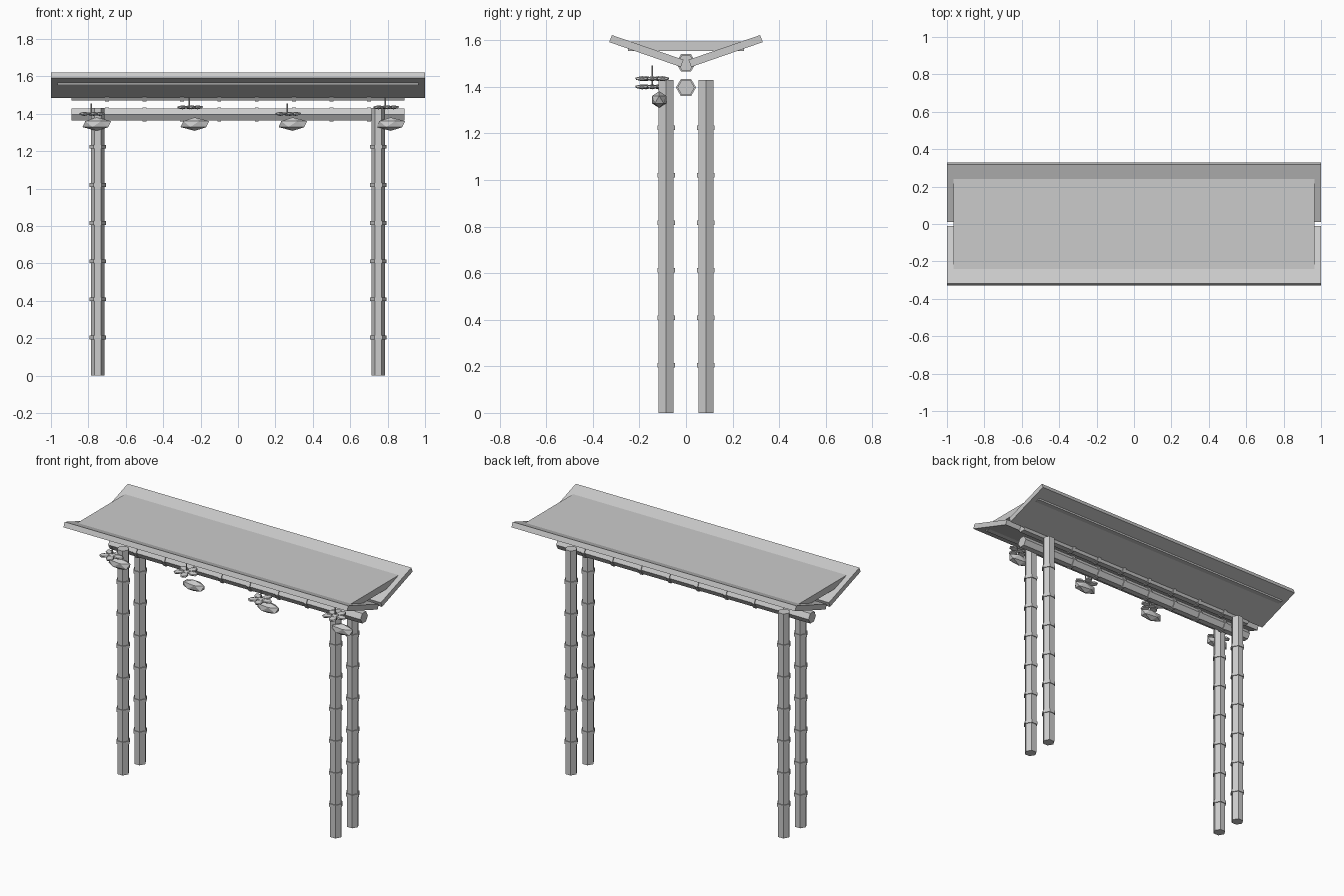
import bpy
import bmesh
import math
from mathutils import Matrix, Vector

if "Cube" in bpy.data.objects:
    bpy.data.objects.remove(bpy.data.objects["Cube"])

grey = bpy.data.materials.new("pale_grey")
grey.use_nodes = True
COLOUR = (0.6, 0.6, 0.6, 1)
grey.diffuse_color = COLOUR
grey.node_tree.nodes["Principled BSDF"].inputs["Base Color"].default_value = COLOUR


def finish(name, bm):
    bmesh.ops.recalc_face_normals(bm, faces=bm.faces)
    mesh = bpy.data.meshes.new(name)
    bm.to_mesh(mesh)
    bm.free()
    mesh.materials.append(grey)
    obj = bpy.data.objects.new(name, mesh)
    bpy.context.collection.objects.link(obj)
    return obj


def add_prism(bm, centre, axis, radius, length, sides=6):
    """Prism along x or z; its corners point up (x) or to the front (z)."""
    if axis == "X":
        turn = Matrix.Rotation(math.pi / 2, 4, "Y")
    else:
        turn = Matrix.Rotation(math.pi / 2, 4, "Z")
    bmesh.ops.create_cone(bm, cap_ends=True, segments=sides, radius1=radius,
                          radius2=radius, depth=length,
                          matrix=Matrix.Translation(centre) @ turn)


def add_pebble(bm, centre, size, angle=0):
    place = Matrix.Translation(centre) @ Matrix.Rotation(angle, 4, "Z")
    bmesh.ops.create_icosphere(bm, subdivisions=1, radius=1,
                               matrix=place @ Matrix.Diagonal((*size, 1)))


def jointed_pole(name, start, axis, length, joints):
    """Six-sided cane with a raised ring at each joint."""
    bm = bmesh.new()
    start = Vector(start)
    along = Vector((1, 0, 0)) if axis == "X" else Vector((0, 0, 1))
    add_prism(bm, start + along * length / 2, axis, 0.037, length)
    for joint in joints:
        add_prism(bm, start + along * joint, axis, 0.043, 0.02)
    return finish(name, bm)


# Four posts
for x, side in ((0.75, "left"), (-0.75, "right")):
    for y, end in ((-0.085, "front"), (0.085, "back")):
        jointed_pole(f"{end}_{side}_post", (x, y, 0), "Z", 1.43,
                     [0.204 * i for i in range(1, 7)])

# Cross beam and the pole under the roof valley
beam_joints = [0.19 + 0.2 * i for i in range(8)]
jointed_pole("cross_beam", (-0.89, 0, 1.397), "X", 1.78, beam_joints)
jointed_pole("valley_pole", (-0.89, 0, 1.503), "X", 1.78, beam_joints)

# Two sloping roof panels
for s, name in ((-1, "front_roof_panel"), (1, "back_roof_panel")):
    bm = bmesh.new()
    profile = [(0.022, 1.485), (0.33, 1.592), (0.318, 1.622), (0.011, 1.516)]
    face = bm.faces.new([bm.verts.new((-1, s * y, z)) for y, z in profile])
    out = bmesh.ops.extrude_face_region(bm, geom=[face])
    bmesh.ops.translate(bm, vec=(2, 0, 0), verts=[
        v for v in out["geom"] if isinstance(v, bmesh.types.BMVert)])
    finish(name, bm)

# Flat slab lying in the valley
bm = bmesh.new()
bmesh.ops.create_cube(bm, size=1, matrix=Matrix.Translation((0, 0, 1.574))
                      @ Matrix.Diagonal((1.93, 0.5, 0.042, 1)))
finish("roof_slab", bm)

# Hanging blossoms, each with a long faceted fruit below
for i, z in enumerate((1.4, 1.435, 1.4, 1.435)):
    x = -0.785 + 0.524 * i
    bm = bmesh.new()
    for k in range(5):
        a = math.tau * k / 5
        add_pebble(bm, (x + 0.045 * math.cos(a), -0.145 + 0.045 * math.sin(a), z),
                   (0.034, 0.026, 0.011), a)
    add_pebble(bm, (x, -0.145, z), (0.024, 0.024, 0.011))
    finish(f"blossom_{i + 1}", bm)

    bm = bmesh.new()
    add_prism(bm, (x, -0.145, z + 0.028), "Z", 0.004, 0.056)
    finish(f"blossom_stem_{i + 1}", bm)

    bm = bmesh.new()
    add_pebble(bm, (x + 0.03, -0.115, 1.345), (0.085, 0.036, 0.036))
    finish(f"fruit_{i + 1}", bm)
